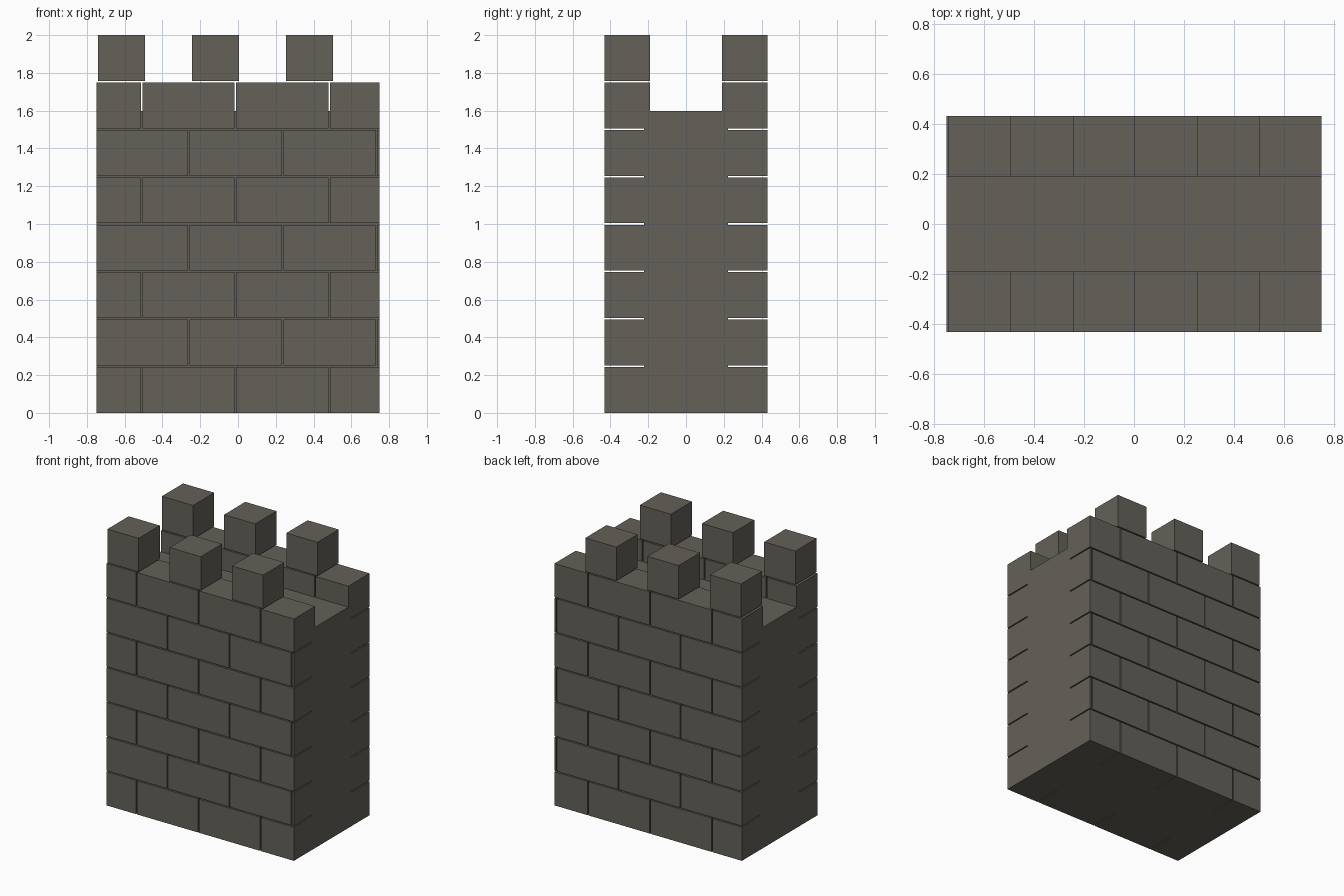
import bpy, bmesh

if "Cube" in bpy.data.objects:
    bpy.data.objects.remove(bpy.data.objects["Cube"])

stone = bpy.data.materials.new("grey stone")
stone.diffuse_color = (0.127, 0.119, 0.098, 1)
stone.use_nodes = True
stone.node_tree.nodes["Principled BSDF"].inputs["Base Color"].default_value = stone.diffuse_color

HALF, Y_IN, Y_OUT = 0.75, 0.19, 0.432
PITCH, HEIGHT = 0.251, 0.243      # course spacing and stone height
STEP, GAP = 0.496, 0.008          # stone spacing and joint width


def add_boxes(name, boxes):
    """One object made of (x0, x1, y0, y1, z0, z1) boxes."""
    bm = bmesh.new()
    for x0, x1, y0, y1, z0, z1 in boxes:
        for v in bmesh.ops.create_cube(bm, size=1)["verts"]:
            v.co = (x1 if v.co.x > 0 else x0,
                    y1 if v.co.y > 0 else y0,
                    z1 if v.co.z > 0 else z0)
    mesh = bpy.data.meshes.new(name)
    bm.to_mesh(mesh)
    bm.free()
    mesh.materials.append(stone)
    ob = bpy.data.objects.new(name, mesh)
    bpy.context.collection.objects.link(ob)
    return ob


# solid core with the walkway on top
add_boxes("wall_core", [(-HALF, HALF, -0.223, 0.223, 0, 1.597)])

# brick facings and battlements, the same on both faces
for side, s in (("front", -1), ("back", 1)):
    ya, yb = sorted((s * Y_IN, s * Y_OUT))
    for row in range(7):
        z = row * PITCH
        joint = -0.510 if row % 2 == 0 else -0.260   # running bond
        x, bricks = -HALF, []
        while x < HALF:
            end = min(joint - GAP / 2, HALF)
            bricks.append((x, end, ya, yb, z, z + HEIGHT))
            x, joint = joint + GAP / 2, joint + STEP
        add_boxes(f"{side}_course_{row + 1}", bricks)
    for i in range(3):
        x = -0.742 + i * 0.498
        add_boxes(f"{side}_merlon_{i + 1}",
                  [(x, x + 0.249, ya, yb, 7 * PITCH, 2.0)])
